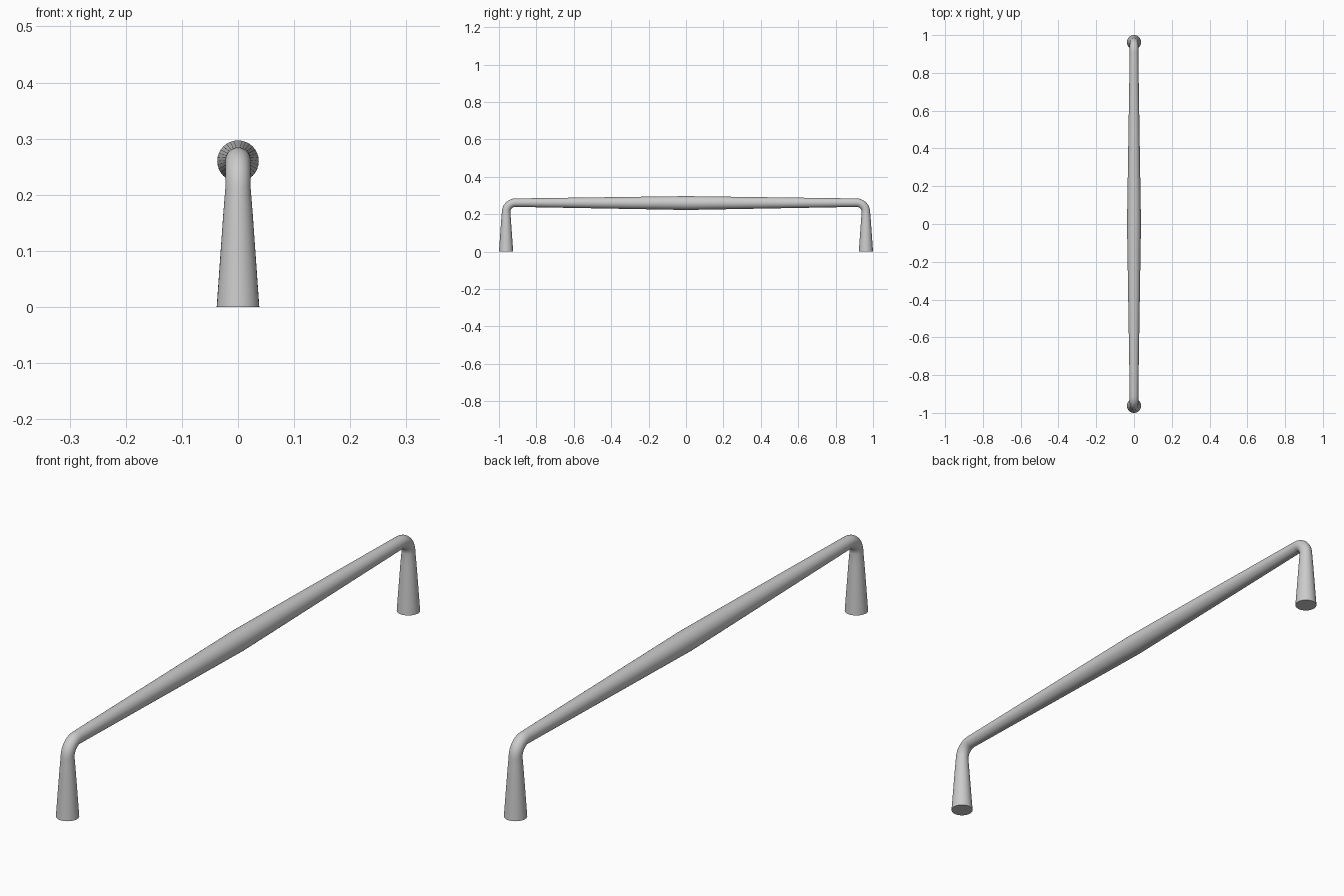
import bpy, bmesh, math
from mathutils import Vector

if "Cube" in bpy.data.objects:
    bpy.data.objects.remove(bpy.data.objects["Cube"])

SIDES = 32
FOOT_R, NECK_R, MID_R = 0.038, 0.0225, 0.037
LEG_Y, BAR_Z, BEND = 0.962, 0.262, 0.05


def half_path():
    """Stations (y, z, tangent angle, radius) from the foot to the bar middle."""
    st = []
    # tapered leg
    top = BAR_Z - BEND
    for i in range(5):
        t = i / 5
        st.append((-LEG_Y, top * t, math.pi / 2, FOOT_R + (NECK_R + 0.0005 - FOOT_R) * t))
    # rounded corner
    for i in range(9):
        a = math.pi / 2 * i / 8
        st.append((-LEG_Y + BEND * (1 - math.cos(a)), top + BEND * math.sin(a),
                   math.pi / 2 - a, NECK_R))
    # bar swelling towards the middle
    y0 = -LEG_Y + BEND
    for i in range(1, 7):
        t = i / 6
        st.append((y0 * (1 - t), BAR_Z - 0.002 * t, 0.0, NECK_R + (MID_R - NECK_R) * t))
    return st


half = half_path()
stations = half + [(-y, z, -a, r) for y, z, a, r in reversed(half[:-1])]

# handle: one continuous round tube with capped feet
bm = bmesh.new()
rings = []
for y, z, a, r in stations:
    normal = Vector((0, -math.sin(a), math.cos(a)))
    side = Vector((1, 0, 0))
    ring = []
    for k in range(SIDES):
        u = 2 * math.pi * k / SIDES
        ring.append(bm.verts.new(Vector((0, y, z)) + side * r * math.cos(u) + normal * r * math.sin(u)))
    rings.append(ring)
for p, q in zip(rings, rings[1:]):
    for k in range(SIDES):
        n = (k + 1) % SIDES
        bm.faces.new((p[k], p[n], q[n], q[k]))
bm.faces.new(rings[0])
bm.faces.new(rings[-1])
bmesh.ops.recalc_face_normals(bm, faces=bm.faces)

mesh = bpy.data.meshes.new("pull_handle")
bm.to_mesh(mesh)
bm.free()
handle = bpy.data.objects.new("pull_handle", mesh)
bpy.context.collection.objects.link(handle)
bpy.context.view_layer.objects.active = handle
handle.select_set(True)
bpy.ops.object.shade_smooth_by_angle(angle=math.radians(40))
